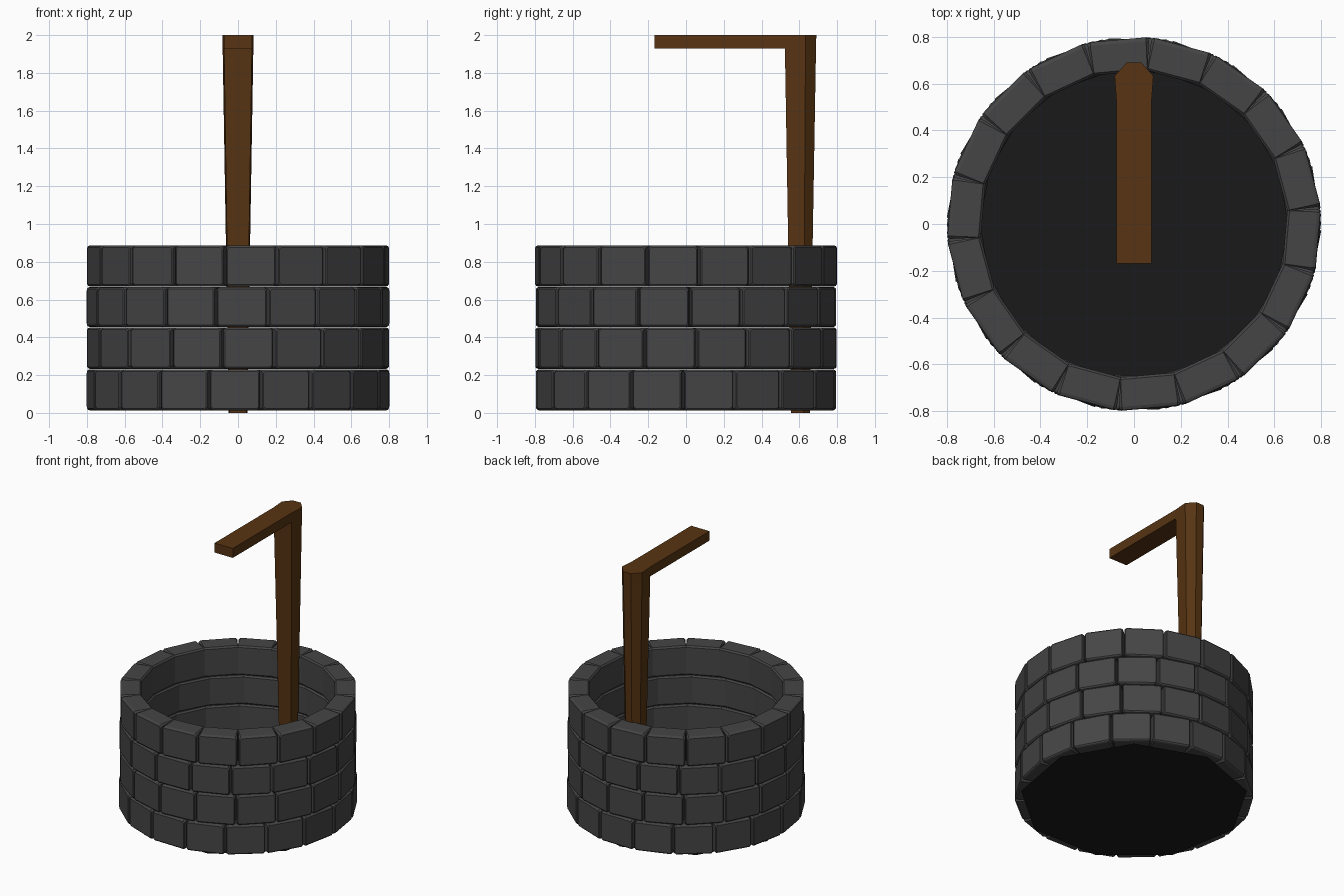
import bpy, bmesh, math
from mathutils import Matrix

if "Cube" in bpy.data.objects:
    bpy.data.objects.remove(bpy.data.objects["Cube"])


def material(name, rgb):
    m = bpy.data.materials.new(name)
    m.diffuse_color = (*rgb, 1)
    m.use_nodes = True
    m.node_tree.nodes["Principled BSDF"].inputs["Base Color"].default_value = m.diffuse_color
    return m


def make_object(name, bm, mat):
    bmesh.ops.recalc_face_normals(bm, faces=bm.faces)
    me = bpy.data.meshes.new(name)
    bm.to_mesh(me)
    bm.free()
    me.materials.append(mat)
    ob = bpy.data.objects.new(name, me)
    bpy.context.collection.objects.link(ob)
    return ob


def loft(bm, rings):
    """Skin closed point rings and cap both ends; returns the new vertices."""
    layers = [[bm.verts.new(p) for p in ring] for ring in rings]
    n = len(layers[0])
    for a, b in zip(layers, layers[1:]):
        for i in range(n):
            j = (i + 1) % n
            bm.faces.new((a[i], a[j], b[j], b[i]))
    bm.faces.new(layers[0])
    bm.faces.new(layers[-1])
    return [v for layer in layers for v in layer]


stone = material("stone", (0.06, 0.06, 0.06))
dark = material("dark", (0.01, 0.01, 0.01))
wood = material("wood", (0.095, 0.034, 0.006))

STONES = 18
HALF = math.pi / STONES


def section(d, gap, inset, chamfer, z0, z1):
    """Chamfered rectangle across a stone at distance d from the well axis."""
    w, c = d * math.tan(HALF) - gap, chamfer
    lo, hi = z0 + inset, z1 - inset
    return [(d, -w + c, lo), (d, w - c, lo), (d, w, lo + c), (d, w, hi - c),
            (d, w - c, hi), (d, -w + c, hi), (d, -w, hi - c), (d, -w, lo + c)]


# Stone courses: wedge stones, tight inside and opening to rounded outer joints
levels = [0.012, 0.232, 0.453, 0.668, 0.888]
offsets = [-1.2, 4, 1.5, 5]      # joint angle of each course in degrees
for k, off in enumerate(offsets):
    z0, z1 = levels[k], levels[k + 1]
    bm = bmesh.new()
    for i in range(STONES):
        verts = loft(bm, [
            section(0.648, 0.000, 0.012, 0.002, z0, z1),
            section(0.658, 0.000, 0.001, 0.002, z0, z1),
            section(0.775, 0.005, 0.001, 0.012, z0, z1),
            section(0.786, 0.008, 0.005, 0.012, z0, z1),
            section(0.791, 0.014, 0.012, 0.010, z0, z1)])
        turn = Matrix.Rotation(math.radians(off) + (2 * i + 1) * HALF, 3, 'Z')
        bmesh.ops.transform(bm, matrix=turn, verts=verts)
    make_object(f"stone_course_{k + 1}", bm, stone)

# Floor: nine-sided dark disc closing the bottom
bm = bmesh.new()
bm.faces.new([bm.verts.new((0.77 * math.sin(-math.tau * i / 9),
                            0.77 * math.cos(math.tau * i / 9), 0))
              for i in range(9)])
make_object("well_floor", bm, dark)

# Post: six-sided, widening towards the top
outline = [(-0.075, -0.083), (0.075, -0.083), (0.083, 0.028),
           (0.032, 0.085), (-0.032, 0.085), (-0.083, 0.028)]
bm = bmesh.new()
loft(bm, [[(x * s, 0.605 + y * s, z) for x, y in outline]
          for z, s in ((0, 0.59), (1.93, 0.98), (2.0, 1.0))])
make_object("post", bm, wood)

# Beam: flat arm reaching over the well
bm = bmesh.new()
loft(bm, [[(-0.075, y, 1.93), (0.075, y, 1.93), (0.075, y, 2.0), (-0.075, y, 2.0)]
          for y in (-0.168, 0.524)])
make_object("beam", bm, wood)
